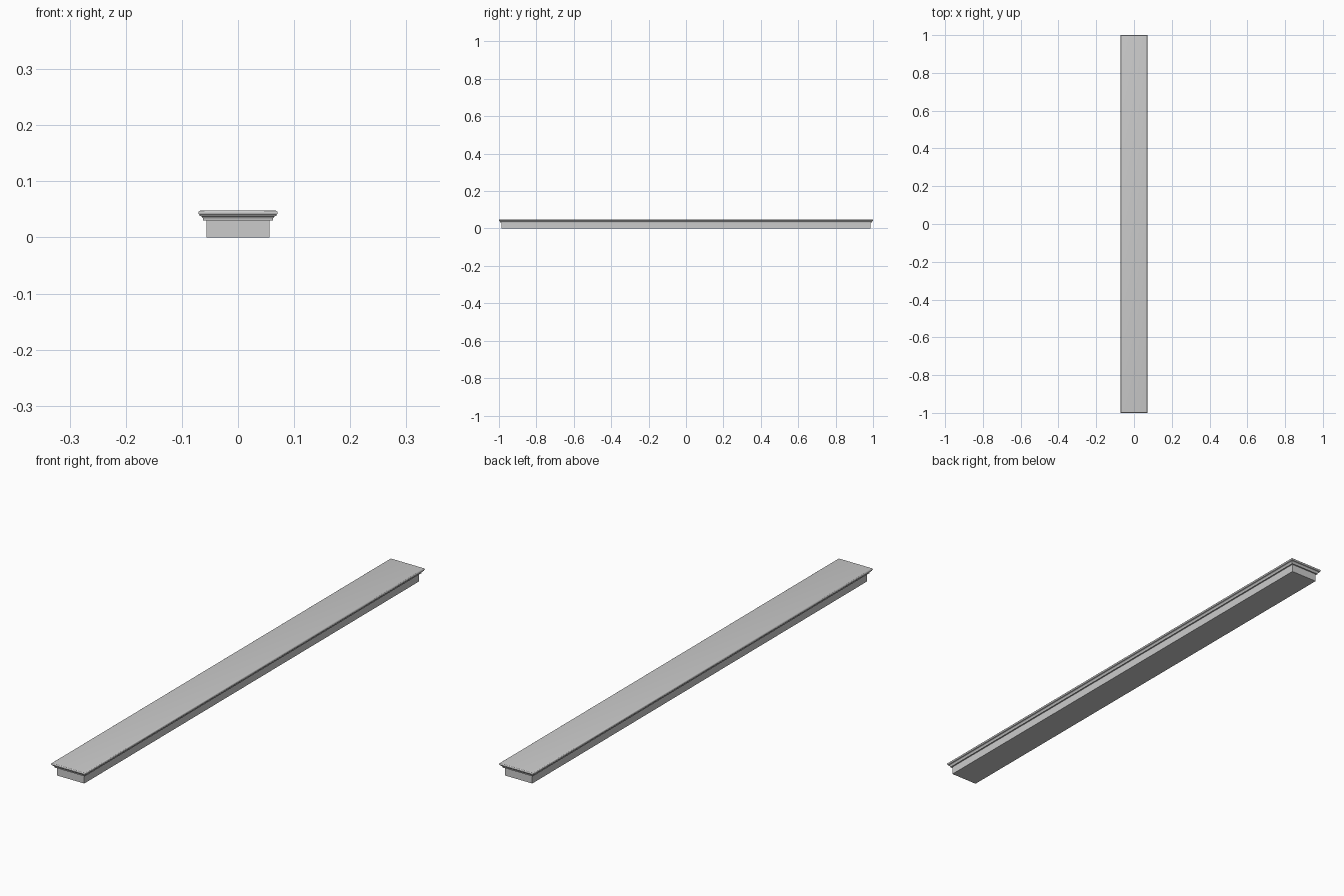
import bpy, bmesh, math

if "Cube" in bpy.data.objects:
    bpy.data.objects.remove(bpy.data.objects["Cube"])

HALF_X, HALF_Y = 0.0705, 1.0   # outer edge of the cap


def loft(name, profile):
    """Stack rectangular rings; profile is (inset from outer edge, z)."""
    bm = bmesh.new()
    rings = []
    for inset, z in profile:
        x, y = HALF_X - inset, HALF_Y - inset
        rings.append([bm.verts.new((sx * x, sy * y, z))
                      for sx, sy in ((-1, -1), (1, -1), (1, 1), (-1, 1))])
    for a, b in zip(rings, rings[1:]):
        for i in range(4):
            j = (i + 1) % 4
            bm.faces.new((a[i], a[j], b[j], b[i]))
    bm.faces.new(rings[0][::-1])
    bm.faces.new(rings[-1])
    bmesh.ops.recalc_face_normals(bm, faces=bm.faces)
    mesh = bpy.data.meshes.new(name)
    bm.to_mesh(mesh)
    bm.free()
    obj = bpy.data.objects.new(name, mesh)
    bpy.context.collection.objects.link(obj)
    return obj


# Plain rectangular base
loft("base_block", [(0.0142, 0.0), (0.0142, 0.030)])

# Moulded cap: cove rising to a rounded edge
cove = [(0.0085 - 0.0065 * (1 - math.cos(t)), 0.031 + 0.0075 * math.sin(t))
        for t in (i * math.pi / 12 for i in range(7))]
nose = [(0.004 * (1 - math.cos(t)), 0.044 + 0.004 * math.sin(t))
        for t in (-math.pi / 2 + i * math.pi / 8 for i in range(9))]
nose = [(d, z) for d, z in nose if d < 0.0025 or z > 0.044]
cap = loft("moulded_cap", [(0.0085, 0.030)] + cove + nose)

bpy.context.view_layer.objects.active = cap
cap.select_set(True)
bpy.ops.object.shade_smooth_by_angle(angle=math.radians(30))
